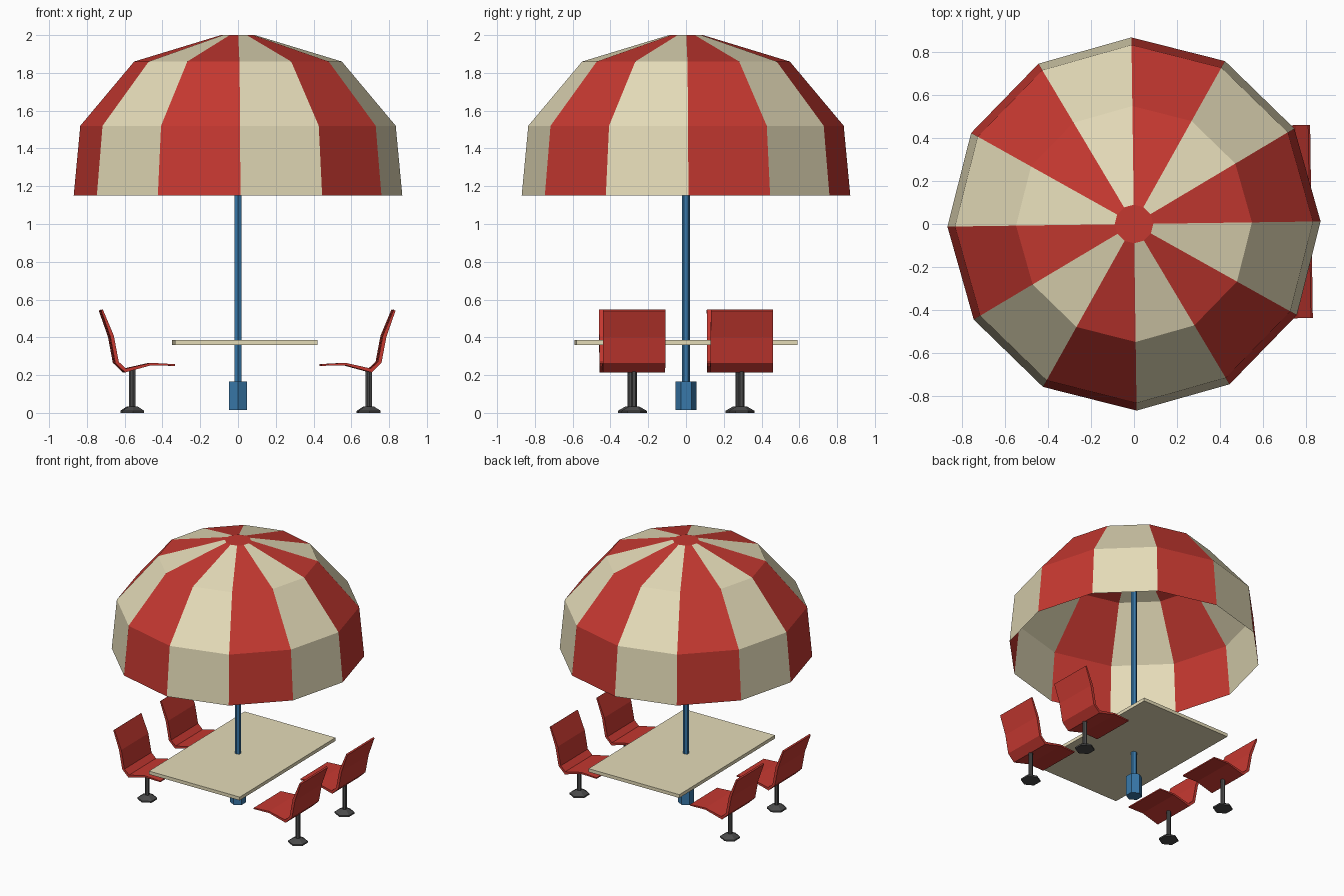
import bpy, bmesh, math

if "Cube" in bpy.data.objects:
    bpy.data.objects.remove(bpy.data.objects["Cube"])

TURN = math.radians(0.8)   # the whole set is turned very slightly


def material(name, rgb):
    m = bpy.data.materials.new(name)
    m.diffuse_color = (*rgb, 1)
    m.use_nodes = True
    m.node_tree.nodes["Principled BSDF"].inputs["Base Color"].default_value = m.diffuse_color
    return m


RED = material("red", (0.56, 0.04, 0.03))
CREAM = material("cream", (0.78, 0.71, 0.48))
BLUE = material("blue", (0.04, 0.19, 0.40))
DARK = material("dark_metal", (0.07, 0.07, 0.07))


def finish(name, bm, mats, closed=True):
    if closed:
        bmesh.ops.recalc_face_normals(bm, faces=bm.faces)
    me = bpy.data.meshes.new(name)
    bm.to_mesh(me)
    bm.free()
    for m in mats:
        me.materials.append(m)
    ob = bpy.data.objects.new(name, me)
    ob.rotation_euler.z = TURN
    bpy.context.collection.objects.link(ob)
    return ob


def lathe(name, rings, sides, mats, center=(0, 0), start=0.0, bottom=True):
    """Faceted turned part from (radius, z) rings; two materials give stripes."""
    bm = bmesh.new()
    loops = []
    for r, z in rings:
        loops.append([bm.verts.new((center[0] + r * math.cos(start + math.tau * k / sides),
                                    center[1] + r * math.sin(start + math.tau * k / sides), z))
                      for k in range(sides)])
    for a, b in zip(loops, loops[1:]):
        for k in range(sides):
            n = (k + 1) % sides
            bm.faces.new((a[k], a[n], b[n], b[k])).material_index = k % len(mats)
    bm.faces.new(loops[-1])
    if bottom:
        bm.faces.new(loops[0][::-1])
    return finish(name, bm, mats, bottom)


def extrude_profile(name, points, y0, y1, mat):
    """Strip profile: points are (x, upper z, x, lower z) pairs, extruded along y."""
    bm = bmesh.new()
    rows = [[(bm.verts.new((ux, y, uz)), bm.verts.new((lx, y, lz)))
             for ux, uz, lx, lz in points] for y in (y0, y1)]
    p, q = rows
    for i in range(len(points) - 1):
        j = i + 1
        for side in rows:
            bm.faces.new((side[i][0], side[j][0], side[j][1], side[i][1]))
        for s in (0, 1):
            bm.faces.new((p[i][s], p[j][s], q[j][s], q[i][s]))
    for e in (0, -1):
        bm.faces.new((p[e][0], p[e][1], q[e][1], q[e][0]))
    return finish(name, bm, [mat])


# Striped canopy, open underneath
lathe("canopy", [(0.87, 1.15), (0.835, 1.52), (0.55, 1.86), (0.09, 2.0)],
      12, [RED, CREAM], bottom=False)

# Pole and its foot
HEX = math.pi / 2
lathe("pole", [(0.021, 0.1), (0.021, 1.99)], 6, [BLUE], start=HEX)
lathe("pole_foot", [(0.056, 0.015), (0.056, 0.167)], 6, [BLUE], start=HEX)

# Table top
extrude_profile("table_top", [(-0.342, 0.385, -0.342, 0.36), (0.412, 0.385, 0.412, 0.36)],
                -0.585, 0.585, CREAM)

# Chairs: one-piece seat and back shell (x measured outward from the mirror plane)
SHELL = [(0.388, 0.258, 0.388, 0.249), (0.515, 0.265, 0.515, 0.252),
         (0.648, 0.235, 0.653, 0.214), (0.686, 0.27, 0.705, 0.265),
         (0.712, 0.408, 0.731, 0.403), (0.770, 0.547, 0.779, 0.540)]
MID = 0.0485
for side, sx, leg_x in (("left", -1, -0.56), ("right", 1, 0.692)):
    pts = [(MID + sx * a, b, MID + sx * c, d) for a, b, c, d in SHELL]
    for row, y in (("front", -0.285), ("back", 0.285)):
        tag = f"{side}_{row}"
        extrude_profile(f"{tag}_seat", pts, y - 0.165, y + 0.165, RED)
        lathe(f"{tag}_leg", [(0.016, 0.02), (0.016, 0.23)], 6, [DARK], (leg_x, y), HEX)
        lathe(f"{tag}_leg_foot", [(0.068, 0.0), (0.068, 0.011), (0.026, 0.035)],
              6, [DARK], (leg_x, y), HEX)
